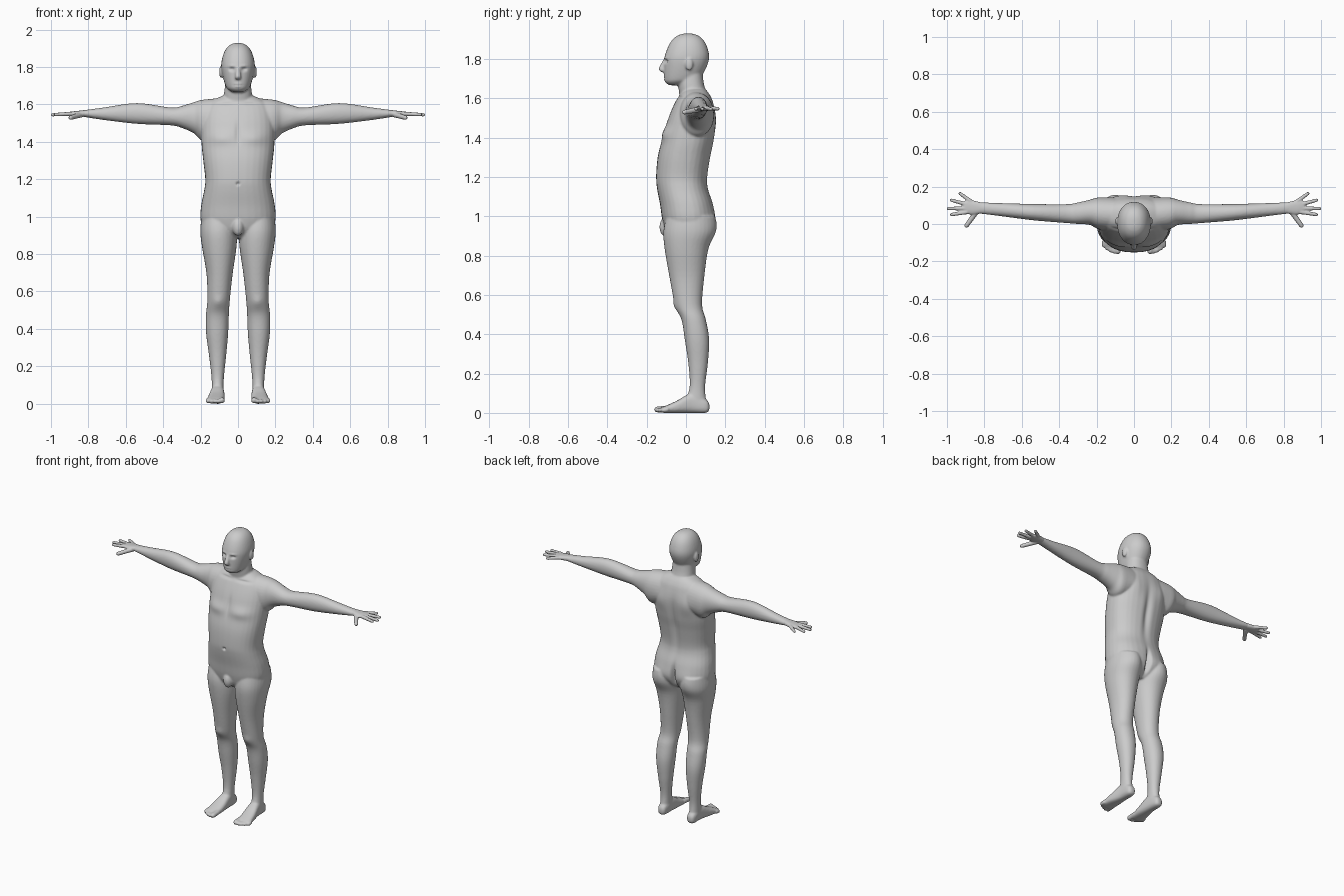
import bpy
import bmesh
import math
from mathutils import Matrix, Vector

if "Cube" in bpy.data.objects:
    bpy.data.objects.remove(bpy.data.objects["Cube"])

shade = 0.6
grey = bpy.data.materials.new("plain_grey")
grey.use_nodes = True
grey.diffuse_color = (shade, shade, shade, 1)
grey.node_tree.nodes["Principled BSDF"].inputs["Base Color"].default_value = grey.diffuse_color


def bridge(bm, rings):
    """Skin a list of point rings into a closed tube."""
    loops = [[bm.verts.new(point) for point in ring] for ring in rings]
    for low, high in zip(loops, loops[1:]):
        for i in range(len(low)):
            bm.faces.new((low[i - 1], low[i], high[i], high[i - 1]))
    bm.faces.new(loops[0][::-1])
    bm.faces.new(loops[-1])


def bezier_blend(before, start, end, after, t):
    """Smooth curve between start and end, guided by their neighbours."""
    out_handle = start + (end - before) / 6
    in_handle = end - (after - start) / 6
    s = 1 - t
    return s * s * s * start + 3 * s * t * (s * out_handle + t * in_handle) + t * t * t * end


def spline(rows, steps=5):
    """Pass a smooth curve through the section rows."""
    padded = [rows[0], *rows, rows[-1]]
    result = []
    for quad in zip(padded, padded[1:], padded[2:], padded[3:]):
        for step in range(steps):
            result.append([bezier_blend(*values, step / steps) for values in zip(*quad)])
    result.append(rows[-1])
    return result


def rounded(low, high, wave, power):
    """Point between low and high on a slightly squared circle."""
    return (low + high) / 2 + (high - low) / 2 * math.copysign(abs(wave) ** power, wave)


def loft(bm, axis, rows, power=0.9, sign=1, sides=32):
    """Rows hold the place along the axis, then low and high of the other two axes."""
    first, second = [k for k in range(3) if k != axis]
    rings = []
    for place, low_a, high_a, low_b, high_b in spline(rows):
        ring = []
        for i in range(sides):
            angle = math.tau * i / sides
            point = Vector()
            point[axis] = place
            point[first] = rounded(low_a, high_a, math.cos(angle), power)
            point[second] = rounded(low_b, high_b, math.sin(angle), power)
            point.x *= sign
            ring.append(point)
        rings.append(ring)
    bridge(bm, rings)


def centred_loft(bm, rows, power):
    """Upright loft on the middle plane: height, half width, front, back."""
    loft(bm, 2, [(z, -half, half, front, back) for z, half, front, back in rows], power)


def ball(bm, centre, radii):
    matrix = Matrix.Translation(centre) @ Matrix.Diagonal((*radii, 1))
    bmesh.ops.create_uvsphere(bm, u_segments=24, v_segments=16, radius=1, matrix=matrix)


def digit(bm, start, end, thick, thin, sides=14):
    """Tapered finger, toe or nose with a rounded tip."""
    start, end = Vector(start), Vector(end)
    way = (end - start).normalized()
    side = way.orthogonal().normalized()
    up = way.cross(side)
    stations = [(start, thick), (end - way * thin, thin),
                (end - way * thin * 0.4, thin * 0.8), (end, thin * 0.3)]
    turns = [math.tau * i / sides for i in range(sides)]
    bridge(bm, [[centre + (side * math.cos(a) + up * math.sin(a)) * radius for a in turns]
                for centre, radius in stations])


def finish(bm, name, voxel, smoothing):
    """Fuse the overlapping pieces into one smooth skin."""
    mesh = bpy.data.meshes.new(name)
    bm.to_mesh(mesh)
    bm.free()
    obj = bpy.data.objects.new(name, mesh)
    bpy.context.collection.objects.link(obj)
    remesh = obj.modifiers.new("fuse", "REMESH")
    remesh.mode = "VOXEL"
    remesh.voxel_size = voxel
    relax = obj.modifiers.new("relax", "SMOOTH")
    relax.iterations = smoothing
    graph = bpy.context.evaluated_depsgraph_get()
    skin = bpy.data.meshes.new_from_object(obj.evaluated_get(graph))
    obj.modifiers.clear()
    obj.data = skin
    skin.materials.clear()
    skin.materials.append(grey)
    for face in skin.polygons:
        face.use_smooth = True
        face.material_index = 0
    return obj


def press(obj, centre, size, depth):
    """Move the skin softly along y around a spot, the same on both sides."""
    for v in obj.data.vertices:
        spot = Vector((abs(v.co.x) if centre[0] else v.co.x, v.co.y, v.co.z))
        far = sum(((a - b) / c) ** 2 for a, b, c in zip(spot, centre, size))
        if far < 9:
            v.co.y += depth * math.exp(-far)


body = bmesh.new()

# Torso, from the neck base down to the crotch
centred_loft(body, [(1.645, .085, -.01, .1), (1.62, .14, -.03, .12), (1.58, .18, -.055, .138),
                    (1.5, .196, -.09, .152), (1.39, .195, -.122, .143), (1.3, .186, -.144, .125),
                    (1.2, .175, -.152, .11), (1.14, .181, -.147, .113), (1.06, .197, -.132, .138),
                    (.98, .2, -.12, .146), (.92, .17, -.1, .12), (.885, .1, -.06, .08)], 0.86)

# Neck
centred_loft(body, [(1.56, .1, -.03, .13), (1.62, .08, -.034, .108),
                    (1.68, .072, -.04, .09), (1.78, .06, -.03, .08)], 0.9)

# Head
centred_loft(body, [(1.929, .012, -.01, .03), (1.92, .04, -.04, .06), (1.897, .064, -.07, .088),
                    (1.86, .081, -.092, .108), (1.81, .09, -.109, .118), (1.76, .084, -.112, .105),
                    (1.7, .067, -.11, .07), (1.68, .052, -.104, .03), (1.666, .03, -.085, 0)], 0.92)

# Nose and groin
digit(body, (0, -.106, 1.795), (0, -.13, 1.735), .01, .016)
ball(body, (0, -.12, 1.742), (.018, .016, .009))
ball(body, (0, -.105, .945), (.03, .03, .048))

for sign in (1, -1):
    # Ear
    ball(body, (sign * .09, .016, 1.773), (.011, .02, .033))
    # Arm
    loft(body, 0, [(.04, -.04, .13, 1.44, 1.638), (.18, -.03, .142, 1.405, 1.626),
                   (.235, -.005, .13, 1.445, 1.612), (.3, 0, .115, 1.474, 1.592),
                   (.36, .005, .106, 1.488, 1.583), (.54, .02, .107, 1.496, 1.607),
                   (.72, .043, .112, 1.517, 1.583), (.84, .057, .117, 1.536, 1.567)], 0.95, sign)
    # Leg
    loft(body, 2, [(1, .01, .195, -.1, .14), (.92, .004, .202, -.115, .147),
                   (.83, .009, .191, -.108, .113), (.69, .029, .168, -.084, .093),
                   (.55, .044, .164, -.056, .082), (.47, .049, .172, -.022, .102),
                   (.37, .053, .17, -.006, .118), (.25, .064, .154, .012, .111),
                   (.13, .076, .141, .018, .097), (.05, .077, .141, -.01, .105)], 0.95, sign)
    # Foot
    loft(body, 1, [(.119, .094, .122, .015, .045), (.1, .081, .137, 0, .07),
                   (.03, .074, .144, 0, .1), (-.05, .071, .16, 0, .06),
                   (-.118, .075, .168, 0, .03)], 0.75, sign)
    # Toes, shorter towards the outside
    for i in range(5):
        radius = .012 if i else .016
        x = sign * (.086 + .019 * i)
        digit(body, (x, -.09, radius + .006), (x, .0022 * i * i - .162, radius), radius, radius)

figure = finish(body, "body", 0.006, 5)

# Face: eye sockets, brows, mouth line, lips
press(figure, (.032, -.105, 1.788), (.015, .03, .009), .013)
press(figure, (.034, -.1, 1.806), (.02, .03, .006), -.004)
press(figure, (0, -.11, 1.703), (.02, .03, .012), -.005)
press(figure, (0, -.11, 1.703), (.022, .03, .003), .008)

# Front: chest muscles, breastbone, collarbone hollows, navel, kneecaps
press(figure, (.09, -.1, 1.42), (.07, .08, .035), -.012)
press(figure, (0, -.1, 1.45), (.014, .06, .06), .008)
press(figure, (.07, -.05, 1.605), (.05, .05, .008), .007)
press(figure, (0, -.15, 1.175), (.008, .03, .008), .015)
press(figure, (.105, -.05, .545), (.028, .04, .03), -.007)

# Back: spine groove, shoulder blades, seat and its cleft
press(figure, (0, .13, 1.33), (.022, .06, .16), -.015)
press(figure, (.1, .14, 1.48), (.05, .05, .06), .008)
press(figure, (.095, .14, .97), (.06, .05, .06), .01)
press(figure, (0, .14, .97), (.014, .07, .07), -.035)

# Palm
hand = bmesh.new()
loft(hand, 0, [(.8, .06, .11, 1.534, 1.571), (.86, .05, .126, 1.534, 1.565),
               (.89, .055, .129, 1.536, 1.562), (.912, .066, .118, 1.54, 1.558)], 0.85)

# Fingers fan out from the knuckles, then the thumb
for i, (turn, length) in enumerate(((-9, .095), (0, .113), (15, .107), (36, .08))):
    knuckle = Vector((.89 - .002 * i * i, .064 + .019 * i, 1.55))
    reach = Vector((math.cos(math.radians(turn)), math.sin(math.radians(turn)), -.05))
    digit(hand, knuckle, knuckle + reach * length, .0115, .009)
digit(hand, (.838, .072, 1.545), (.902, -.018, 1.527), .015, .012)
left_hand = finish(hand, "left_hand", 0.004, 2)

# Other hand as a mirrored copy
right_hand = left_hand.copy()
right_hand.name = "right_hand"
right_hand.data = left_hand.data.copy()
right_hand.data.transform(Matrix.Diagonal((-1, 1, 1, 1)))
right_hand.data.flip_normals()
bpy.context.collection.objects.link(right_hand)
